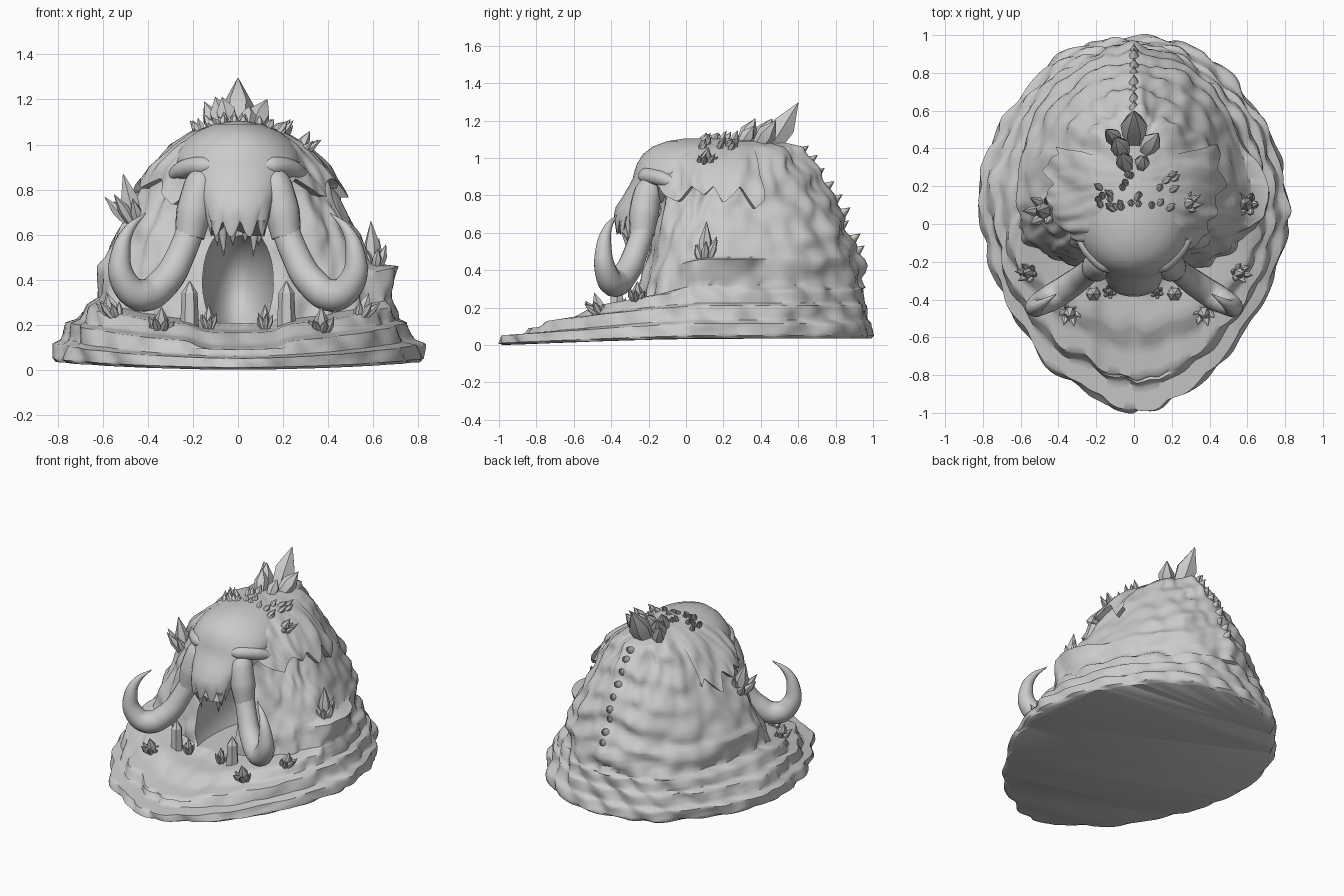
import bpy, bmesh, math, random
from mathutils import Vector, noise

if "Cube" in bpy.data.objects:
    bpy.data.objects.remove(bpy.data.objects["Cube"])

random.seed(4)

# mound rings: side z, front z, half width, back y, front y, front roundness
RINGS = [
    (.035, .0, .80, .98, -.97, 1.65), (.05, .01, .82, .995, -.995, 1.65),
    (.115, .05, .81, .985, -.98, 1.65), (.135, .06, .77, .97, -.85, 1.7),
    (.21, .12, .745, .965, -.80, 1.75), (.225, .14, .705, .955, -.65, 1.8),
    (.29, .195, .68, .95, -.54, 1.9), (.32, .215, .63, .94, -.28, 2.1),
    (.46, .32, .61, .92, -.25, 2.2), (.50, .45, .575, .90, -.22, 2.2),
    (.60, .60, .54, .865, -.18, 2.2), (.70, .70, .485, .82, -.16, 2.2),
    (.80, .80, .425, .765, -.15, 2.2), (.90, .90, .365, .705, -.17, 2.2),
    (1.0, 1.0, .28, .645, -.18, 2.1), (1.06, 1.06, .20, .59, -.12, 2),
    (1.09, 1.09, .10, .46, .02, 2), (1.10, 1.10, .02, .28, .18, 2)]


def finish(ob, angle=40):
    bpy.ops.object.select_all(action='DESELECT')
    ob.select_set(True)
    bpy.context.view_layer.objects.active = ob
    bpy.ops.object.shade_smooth_by_angle(angle=math.radians(angle))
    return ob


def from_bm(name, bm, angle=40):
    bmesh.ops.recalc_face_normals(bm, faces=bm.faces[:])
    me = bpy.data.meshes.new(name)
    bm.to_mesh(me)
    bm.free()
    ob = bpy.data.objects.new(name, me)
    bpy.context.collection.objects.link(ob)
    return finish(ob, angle)


def loft(name, rows, closed=True, angle=40):
    bm = bmesh.new()
    vs = [[bm.verts.new(p) for p in r] for r in rows]
    n = len(rows[0])
    for a, b in zip(vs, vs[1:]):
        for i in range(n if closed else n - 1):
            j = (i + 1) % n
            bm.faces.new((a[i], a[j], b[j], b[i]))
    if closed:
        bm.faces.new(vs[0][::-1])
        bm.faces.new(vs[-1])
    return from_bm(name, bm, angle)


def oval(th, w, yb, yf, cy, n):
    c, s = math.cos(th), math.sin(th)
    e = 2 / n if s < 0 else 1
    x = math.copysign(abs(c) ** e, c) * w
    y = math.copysign(abs(s) ** e, s) * ((yb - cy) if s > 0 else (cy - yf))
    return x, y


def surf(th, u, off=0.0):
    """Point on the mound at an angle and a fractional ring number."""
    i = min(int(u), len(RINGS) - 2)
    f = u - i
    zs, zf, w, yb, yf, n = [a + (b - a) * f for a, b in zip(RINGS[i], RINGS[i + 1])]
    front = max(0, -math.sin(th)) ** 1.5
    z = zs + (zf - zs) * front
    cy = .05 + .16 * z
    x, y = oval(th, w, yb, yf, cy, n)
    r = math.hypot(x, y) + 1e-6
    fade = min(1, r / .3)
    d = Vector((math.cos(th) * 3.2, math.sin(th) * 3.2, z * 5))
    k = .03 * noise.noise(d) + .02 * noise.noise(d * 2.3)
    if z < .33:
        k += .02 * (abs(math.sin(th * 11 + .8 * u)) - .6)
    back = max(0, math.sin(th))
    if zs > .3:      # sagging fur layers and a ridge down the back
        k += .011 * back * math.sin((z + .3 * abs(x)) * 48)
        k += .02 * math.exp(-(x / .06) ** 2) * (back > 0)
    if 6 <= u <= 8.01:      # rock shelf on the right
        k += .085 * (u - 6) / 2 * math.exp(-(math.sin(th) / .3) ** 4) * (x > 0)
    if 3.5 < u < 7 and front > .3:      # sunken path to the cave
        z -= .03 * math.exp(-(x / .2) ** 8)
    g = 1 + (k * fade + off) / r
    return Vector((x * g, cy + y * g, z))


# rocky mound with terraces
SEG, SUB = 200, 4
rows = [[surf(2 * math.pi * i / SEG, k / SUB) for i in range(SEG)]
        for k in range((len(RINGS) - 1) * SUB + 1)]
mound = loft("mound", rows, angle=50)

# hollow cave with a flat floor
bm = bmesh.new()
bmesh.ops.create_uvsphere(bm, u_segments=32, v_segments=24, radius=1)
for v in bm.verts:
    v.co = Vector((v.co.x * .165, v.co.y * .46 - .1, max(.207, v.co.z * .28 + .375)))
bmesh.ops.remove_doubles(bm, verts=bm.verts[:], dist=.0005)
cutter = from_bm("cave_cutter", bm)
cutter.hide_render = True
mod = mound.modifiers.new("cave", 'BOOLEAN')
mod.object, mod.operation, mod.solver = cutter, 'DIFFERENCE', 'EXACT'
bpy.context.view_layer.objects.active = mound
bpy.ops.object.modifier_apply(modifier="cave")
bpy.data.objects.remove(cutter)
finish(mound, 50)


# shaggy mane with ragged lower edge
def tooth(t):
    a = (t * 2.6 + .35 * math.sin(4 * t)) % 1
    return (1 - abs(2 * a - 1)) * (.75 + .35 * math.sin(5 * t))


rows = []
for k in range(13):
    f = max(0, k - 1) / 11
    row = []
    for i in range(181):
        t = math.radians(158 + 224 * i / 180)
        u0 = 12.5 - 1.1 * tooth(t)
        off = -.03 if k == 0 else .04 * (1 - f) ** .6 - .012 * f
        row.append(surf(t, u0 + (15.6 - u0) * f, off))
    rows.append(row)
loft("mane", rows, closed=False, angle=60)

# head with hanging snout: z, half width, front y, back y
HEAD = [(.665, .12, -.372, -.27), (.70, .14, -.385, -.22), (.74, .15, -.375, -.17),
        (.80, .175, -.335, -.1), (.85, .21, -.305, 0), (.89, .255, -.285, .1), (.92, .28, -.278, .2),
        (.97, .27, -.262, .3), (1.02, .235, -.23, .3), (1.06, .18, -.18, .3),
        (1.09, .11, -.10, .3), (1.105, .03, -.0, .22)]
rows = []
for k, (z, w, yf, yb) in enumerate(HEAD):
    row = []
    for i in range(96):
        t = 2 * math.pi * i / 96
        cy = (yf + yb) / 2
        x, y = oval(t, w, yb, yf, cy, 2)
        jag = abs(math.sin(t * 4.5 + .4))
        drop = .075 * jag if k == 0 else (.03 * jag if k == 1 else 0)
        row.append(Vector((x, cy + y, z - drop)))
    rows.append(row)
loft("head", rows, angle=60)


def tube(name, pts, s=1):
    cu = bpy.data.curves.new(name, 'CURVE')
    cu.dimensions, cu.bevel_depth, cu.bevel_resolution = '3D', 1, 5
    cu.resolution_u, cu.use_fill_caps = 8, True
    sp = cu.splines.new('BEZIER')
    sp.bezier_points.add(len(pts) - 1)
    for b, (x, y, z, r) in zip(sp.bezier_points, pts):
        b.co, b.radius = (x * s, y, z), r
        b.handle_left_type = b.handle_right_type = 'AUTO'
    ob = bpy.data.objects.new(name, cu)
    bpy.context.collection.objects.link(ob)
    bpy.ops.object.select_all(action='DESELECT')
    ob.select_set(True)
    bpy.context.view_layer.objects.active = ob
    bpy.ops.object.convert(target='MESH')
    return finish(bpy.context.object, 60)


# tusks, sockets and brows
for s, side in ((-1, "left"), (1, "right")):
    tube(side + "_tusk", [(.16, -.2, .80, .06), (.20, -.22, .66, .062), (.25, -.26, .52, .064),
         (.33, -.32, .385, .07), (.43, -.385, .33, .073), (.51, -.43, .40, .06),
         (.52, -.44, .52, .043), (.485, -.42, .62, .024), (.41, -.37, .695, .002)], s)
    tube(side + "_tusk_socket", [(.13, -.14, .93, .03), (.165, -.2, .82, .075),
         (.195, -.225, .70, .08), (.215, -.235, .59, .066)], s)
    tube(side + "_brow", [(.07, -.24, .90, .01), (.15, -.215, .905, .042),
         (.24, -.13, .89, .042), (.31, -.03, .85, .02)], s)


def spike(bm, base, tip, r, sides=6, belly=.45, swell=1.3):
    """Pointed shard from base to tip, widest at the belly."""
    base, tip = Vector(base), Vector(tip)
    d = tip - base
    q = d.to_track_quat('Z', 'Y')
    loops = []
    for f, k in ((-.15, 1), (belly, swell), (1, .04)):
        loops.append([bm.verts.new(base + d * f + q @ Vector(
            (r * k * math.cos(2 * math.pi * i / sides), r * k * math.sin(2 * math.pi * i / sides), 0)))
            for i in range(sides)])
    for a, b in zip(loops, loops[1:]):
        for i in range(sides):
            j = (i + 1) % sides
            bm.faces.new((a[i], a[j], b[j], b[i]))
    bm.faces.new(loops[0])
    bm.faces.new(loops[-1])


# fangs under the snout
bm = bmesh.new()
for x, l in ((-.1, .1), (-.07, .15), (-.025, .10), (.035, .09), (.075, .15), (.1, .1)):
    spike(bm, (x, -.335, .65), (x * .9, -.31, .65 - l), .022, 8, .4, .8)
from_bm("fangs", bm, 50)

# crown of crystals
bm = bmesh.new()
for b, t, r in [((0, .46, 1.07), (.0, .60, 1.295), .055), ((-.06, .38, 1.08), (-.10, .46, 1.21), .04),
                ((.07, .4, 1.08), (.13, .48, 1.2), .04), ((-.09, .44, 1.06), (-.15, .5, 1.19), .033),
                ((-.04, .31, 1.09), (-.07, .37, 1.21), .036), ((.04, .31, 1.09), (.05, .36, 1.17), .03)]:
    spike(bm, b, t, r)
for i in range(28):     # small shards across the scalp
    x, y = random.uniform(-.19, .23), random.uniform(.06, .26)
    z = 1.10 - 1.2 * x * x
    spike(bm, (x, y, z - .01), (x * 1.2 + random.uniform(-.02, .02), y + .03, z + random.uniform(.025, .055)), .014)
from_bm("crown_crystals", bm, 45)

# crystal clusters: x, y, z, lean x, lean y, height, radius
CLUSTERS = [(-.46, .07, .67, -.05, 0, .20, .034), (.60, .1, .47, -.01, .01, .19, .028),
            (-.34, -.46, .18, 0, -.03, .10, .024), (.37, -.46, .18, 0, -.03, .10, .024),
            (-.55, -.26, .25, -.03, 0, .09, .022), (.55, -.26, .25, .03, 0, .09, .022),
            (.27, .1, .97, .05, .02, .09, .022), (-.13, -.36, .20, 0, 0, .09, .016),
            (.12, -.36, .20, 0, 0, .09, .016)]
for n, (x, y, z, lx, ly, h, r) in enumerate(CLUSTERS):
    bm = bmesh.new()
    spike(bm, (x, y, z), (x + lx, y + ly, z + h), r)
    for i in range(6):
        a = i * 1.05 + n
        c, s = math.cos(a), math.sin(a)
        l = h * random.uniform(.35, .6)
        spike(bm, (x + c * r, y + s * r, z - .01), (x + lx + c * r * 2.4, y + ly + s * r * 2.4, z + l), r * .6)
    from_bm("crystal_cluster_%d" % n, bm, 45)

# stone posts by the entrance
for s in (-1, 1):
    bm = bmesh.new()
    spike(bm, (.215 * s, -.37, .20), (.215 * s, -.37, .395), .042, 6, .72, .85)
    from_bm("entrance_post", bm, 25)

# tufts down the back ridge
bm = bmesh.new()
for i in range(9):
    p = surf(math.pi / 2, 8.9 + i * .7)
    spike(bm, p - Vector((0, .06, .03)), p + Vector((0, .03, .035)), .04, 8, .3, 1)
from_bm("back_tufts", bm, 60)
